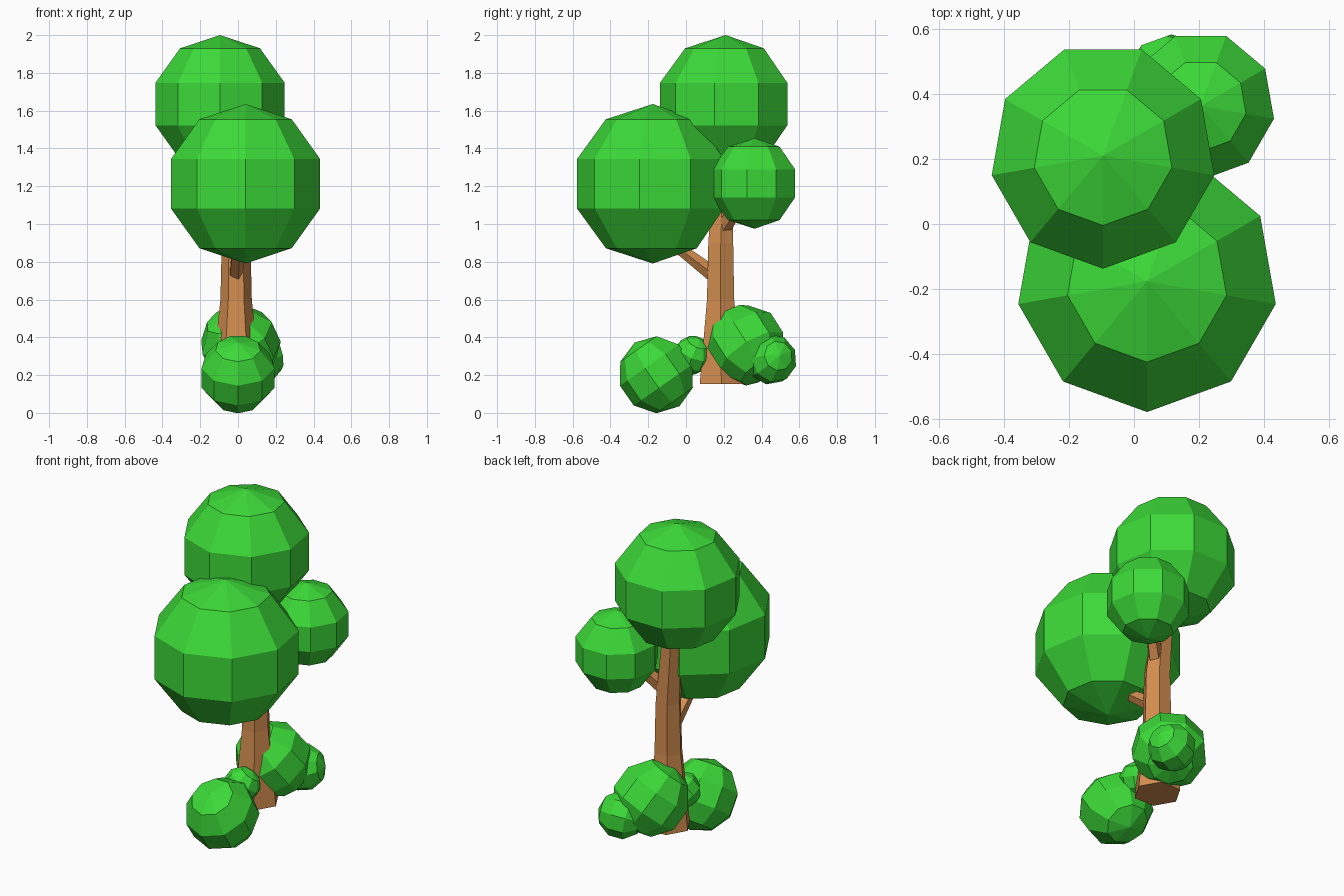
import bpy, bmesh
from math import sin, cos, pi, radians
from mathutils import Vector

if "Cube" in bpy.data.objects:
    bpy.data.objects.remove(bpy.data.objects["Cube"])


def material(name, color):
    m = bpy.data.materials.new(name)
    m.diffuse_color = color
    m.use_nodes = True
    m.node_tree.nodes["Principled BSDF"].inputs["Base Color"].default_value = m.diffuse_color
    return m


LEAF = material("leaf_green", (0.045, 0.70, 0.04, 1))
BARK = material("bark_brown", (0.65, 0.27, 0.08, 1))


def loft(name, rings, sides, phase, mat, normal=(0, 0, 1)):
    """Join rings (centre, radius) that face along normal into a closed solid."""
    turn = Vector((0, 0, 1)).rotation_difference(Vector(normal))
    bm = bmesh.new()
    loops = []
    for centre, r in rings:
        loops.append([bm.verts.new(Vector(centre) + turn @ Vector(
            (r * cos(phase + 2 * pi * i / sides), r * sin(phase + 2 * pi * i / sides), 0)))
            for i in range(sides)])
    for a, b in zip(loops, loops[1:]):
        for i in range(sides):
            j = (i + 1) % sides
            bm.faces.new((a[i], a[j], b[j], b[i]))
    if rings[0][1] > 0:
        bm.faces.new(loops[0][::-1])
    if rings[-1][1] > 0:
        bm.faces.new(loops[-1])
    bmesh.ops.remove_doubles(bm, verts=bm.verts, dist=1e-5)
    bmesh.ops.recalc_face_normals(bm, faces=bm.faces)
    mesh = bpy.data.meshes.new(name)
    bm.to_mesh(mesh)
    bm.free()
    mesh.materials.append(mat)
    obj = bpy.data.objects.new(name, mesh)
    bpy.context.collection.objects.link(obj)
    return obj


def ball(name, centre, r, tilt=(0, 0, 0)):
    """Low-poly leaf ball: 9 segments, 5 bands, one corner facing front."""
    rings = [((0, 0, -r * cos(k * pi / 5)), r * sin(k * pi / 5) if 0 < k < 5 else 0)
             for k in range(6)]
    obj = loft(name, rings, 9, -pi / 2, LEAF)
    obj.location = centre
    obj.rotation_euler = [radians(a) for a in tilt]


def branch(name, start, end, r0, r1):
    d = Vector(end) - Vector(start)
    loft(name, [(start, r0), (end, r1)], 5, 0, BARK, d)


# Leaf canopy
ball("canopy_top", (-0.095, 0.21, 1.635), 0.365)
ball("canopy_front", (0.04, -0.176, 1.213), 0.422)
ball("canopy_back", (0.205, 0.363, 1.215), 0.24)

# Ground bushes
ball("bush_front", (0, -0.153, 0.204), 0.206, (35, 0, 0))
ball("bush_back", (0.012, 0.315, 0.36), 0.215, (30, -25, 0))
ball("bush_back_small", (0.11, 0.452, 0.283), 0.135, (0, 80, 20))
ball("bush_front_small", (0, 0.035, 0.305), 0.104, (-20, 30, 0))

# Trunk and branches
loft("trunk", [((-0.01, 0.187, 0.152), 0.132), ((-0.01, 0.183, 0.6), 0.083),
               ((-0.01, 0.184, 0.9), 0.076), ((-0.05, 0.2, 1.4), 0.055)], 6, 0, BARK)
branch("branch_front", (-0.01, 0.15, 0.73), (0.0, -0.1, 0.92), 0.043, 0.028)
branch("branch_back", (0.0, 0.19, 0.97), (0.17, 0.33, 1.18), 0.045, 0.03)
